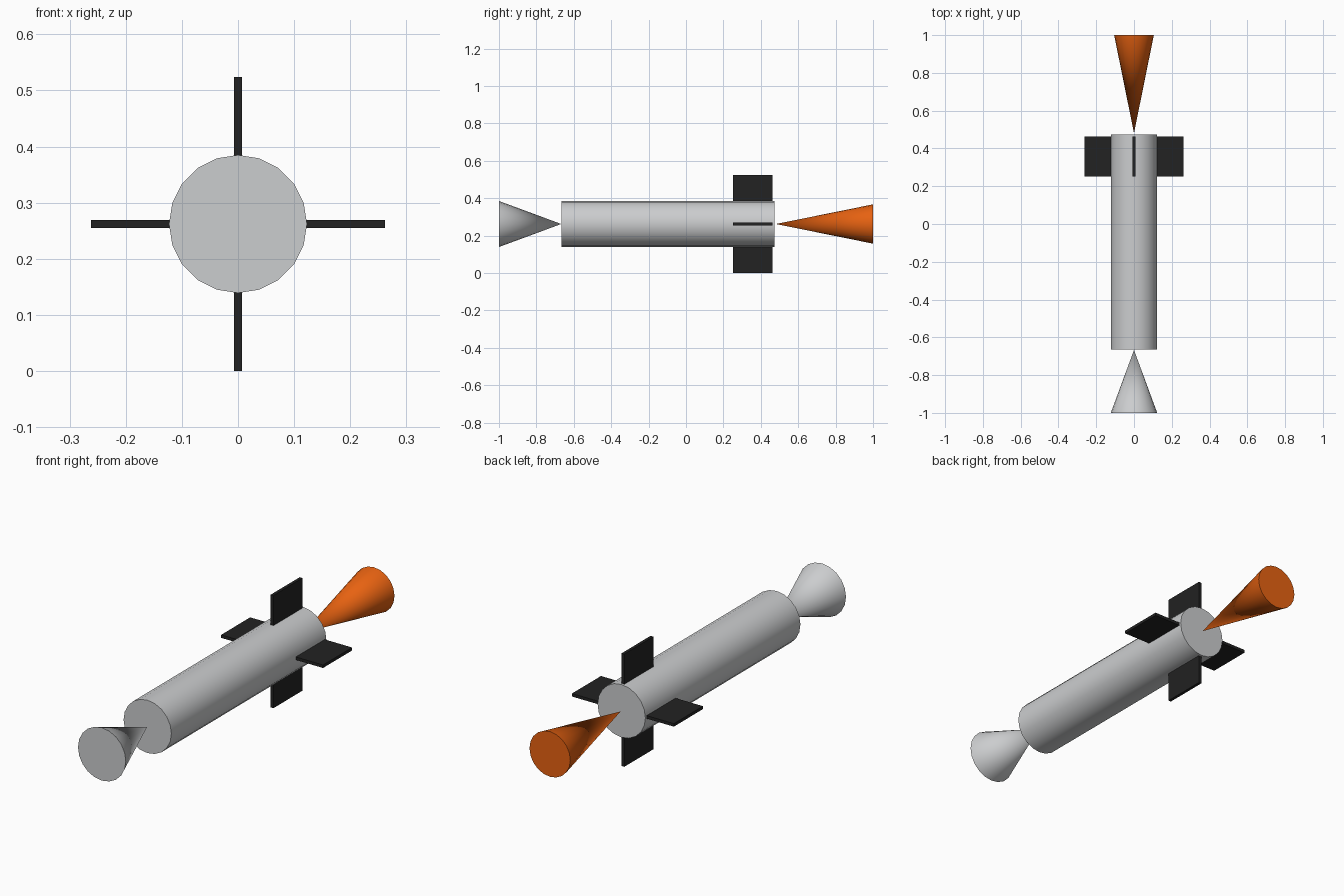
import bpy, math
from mathutils import Matrix

cube = bpy.data.objects.get("Cube")
if cube:
    bpy.data.objects.remove(cube, do_unlink=True)

AXIS_Z = 0.262
SIDES = 20


def material(name, rgb):
    m = bpy.data.materials.new(name)
    m.use_nodes = True
    m.diffuse_color = (*rgb, 1)
    m.node_tree.nodes["Principled BSDF"].inputs["Base Color"].default_value = (*rgb, 1)
    return m


grey = material("light grey", (0.6, 0.61, 0.62))
black = material("fin black", (0.016, 0.016, 0.016))
orange = material("flame orange", (0.85, 0.13, 0.006))


def turned(name, y0, y1, r0, r1, mat):
    """Cylinder or cone along y, radius r0 at y0 and r1 at y1."""
    bpy.ops.mesh.primitive_cone_add(vertices=SIDES, radius1=r0, radius2=r1, depth=y1 - y0)
    ob = bpy.context.object
    ob.name = name
    ob.data.transform(Matrix.Rotation(-math.pi / 2, 4, 'X'))
    ob.location = (0, (y0 + y1) / 2, AXIS_Z)
    ob.data.materials.append(mat)
    bpy.ops.object.shade_smooth_by_angle(angle=math.radians(30))
    return ob


# Body tube, reversed nose cone and exhaust flame
turned("body", -0.665, 0.474, 0.123, 0.123, grey)
turned("nose_cone", -1, -0.667, 0.123, 0, grey)
turned("flame", 0.481, 1, 0, 0.105, orange)

# Four flat fins around the tail
INNER, OUTER = 0.10, 0.262
for i, side in enumerate(("left", "top", "right", "bottom")):
    bpy.ops.mesh.primitive_cube_add(size=1)
    fin = bpy.context.object
    fin.name = side + "_fin"
    fin.data.transform(Matrix.Translation(((INNER + OUTER) / 2, 0, 0))
                       @ Matrix.Diagonal((OUTER - INNER, 0.213, 0.014, 1)))
    fin.data.transform(Matrix.Rotation(-i * math.pi / 2, 4, 'Y'))
    fin.location = (0, 0.357, AXIS_Z)
    fin.data.materials.append(black)
